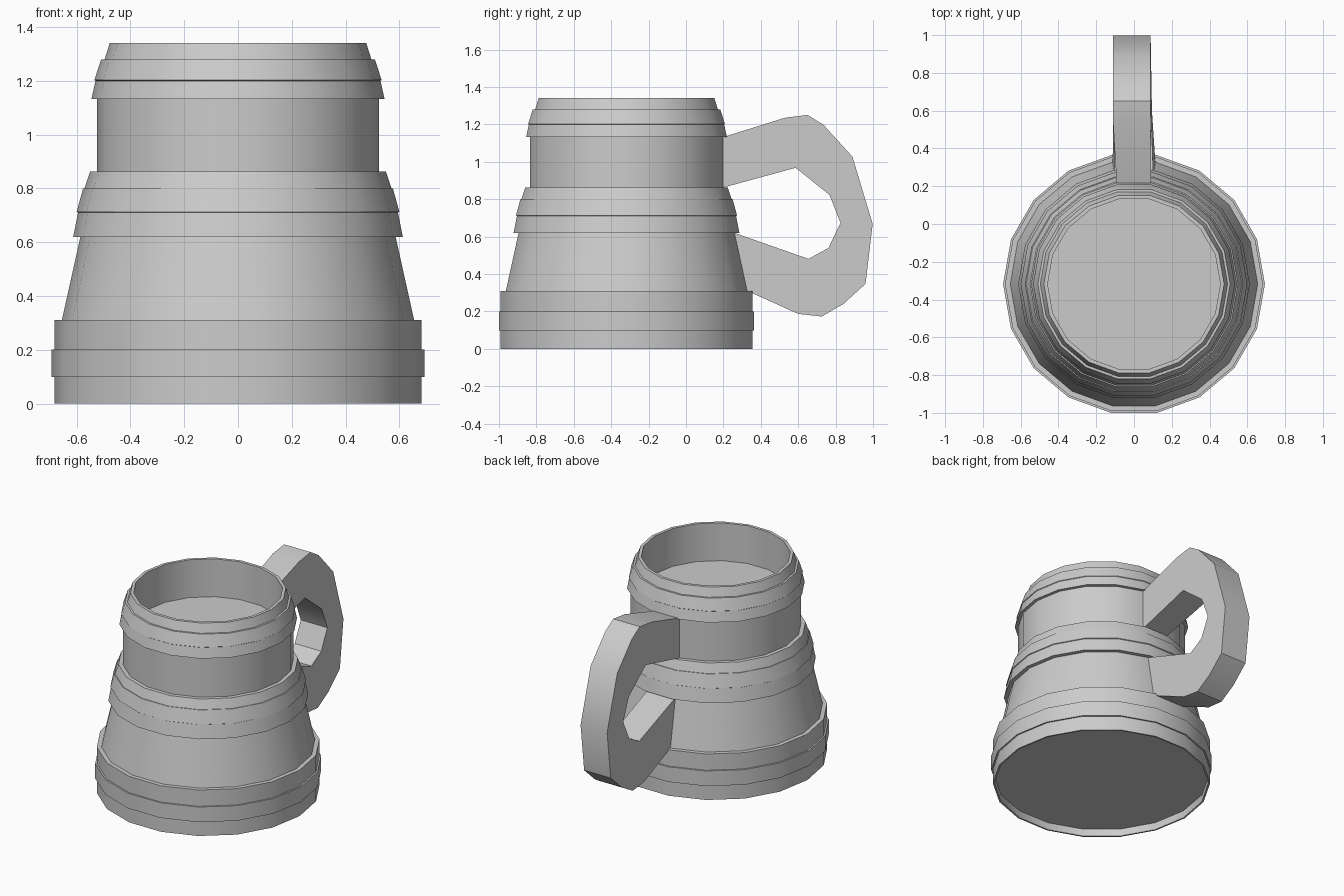
import bpy, bmesh
from math import cos, sin, radians, pi

if "Cube" in bpy.data.objects:
    bpy.data.objects.remove(bpy.data.objects["Cube"])

SIDES = 18
CENTRE_Y = -0.318


def finish(name, bm):
    bmesh.ops.recalc_face_normals(bm, faces=bm.faces)
    mesh = bpy.data.meshes.new(name)
    bm.to_mesh(mesh)
    bm.free()
    obj = bpy.data.objects.new(name, mesh)
    bpy.context.collection.objects.link(obj)
    bpy.ops.object.select_all(action='DESELECT')
    obj.select_set(True)
    bpy.context.view_layer.objects.active = obj
    bpy.ops.object.shade_smooth_by_angle(angle=radians(30))
    return obj


def lathe(name, profile):
    """Revolve (radius, z) points, closing both ends with flat discs."""
    bm = bmesh.new()
    rings = []
    for r, z in profile:
        rings.append([bm.verts.new((r * cos(2 * pi * i / SIDES),
                                    CENTRE_Y + r * sin(2 * pi * i / SIDES), z))
                      for i in range(SIDES)])
    for a, b in zip(rings, rings[1:]):
        for i in range(SIDES):
            j = (i + 1) % SIDES
            bm.faces.new((a[i], a[j], b[j], b[i]))
    bm.faces.new(rings[0])
    bm.faces.new(rings[-1])
    return finish(name, bm)


# Tankard body: recessed underside, stepped bands, rim, inner wall and drink surface
lathe("tankard_body", [
    (0.672, 0.05), (0.672, 0.0),
    (0.683, 0.0), (0.683, 0.098), (0.693, 0.098), (0.693, 0.20),
    (0.683, 0.20), (0.683, 0.31),
    (0.655, 0.31), (0.586, 0.62),
    (0.613, 0.62), (0.595, 0.71), (0.60, 0.713), (0.576, 0.80),
    (0.571, 0.80), (0.55, 0.862),
    (0.524, 0.862), (0.524, 1.132),
    (0.545, 1.132), (0.53, 1.20), (0.534, 1.203), (0.509, 1.28),
    (0.496, 1.28), (0.477, 1.34),
    (0.457, 1.34), (0.457, 1.085),
])

# Handle: outline in the side plane as (y, z, x_left, x_right)
L, R = -0.11, 0.088
outline = [
    (0.198, 1.132, -0.091, 0.091), (0.527, 1.235, L, R), (0.65, 1.251, L, R),
    (0.735, 1.198, L, R), (0.89, 1.027, L, R), (0.998, 0.668, L, R),
    (0.96, 0.348, L, R), (0.842, 0.24, L, R), (0.725, 0.173, L, R),
    (0.60, 0.187, L, 0.095), (0.327, 0.31, -0.113, 0.113),
    (0.259, 0.62, -0.102, 0.102), (0.655, 0.481, L, R), (0.762, 0.54, L, R),
    (0.826, 0.674, L, R), (0.767, 0.823, L, R), (0.586, 0.968, L, R),
    (0.198, 0.862, -0.091, 0.091),
]
bm = bmesh.new()
left = [bm.verts.new((l, y, z)) for y, z, l, r in outline]
right = [bm.verts.new((r, y, z)) for y, z, l, r in outline]
n = len(outline)
for i in range(n):
    if i in (10, n - 1):        # open ends meet the body facets
        continue
    j = (i + 1) % n
    bm.faces.new((left[i], left[j], right[j], right[i]))
bm.faces.new(left)
bm.faces.new(right)
finish("handle", bm)
